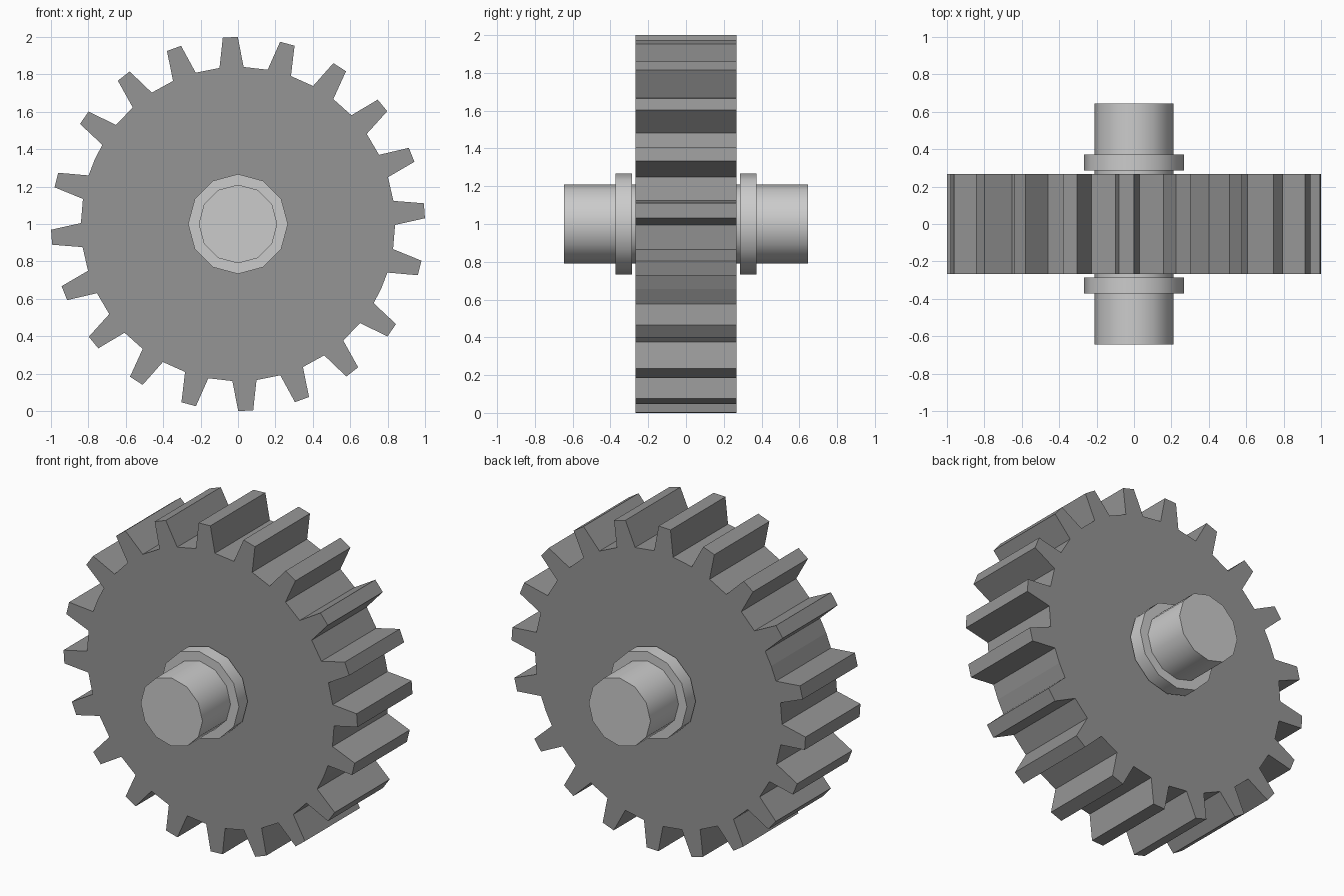
import bpy, bmesh
from math import radians, cos, sin, pi

if "Cube" in bpy.data.objects:
    bpy.data.objects.remove(bpy.data.objects["Cube"])

CENTRE_Z = 1.0
TIP_R, ROOT_R = 1.0, 0.84
TIP_HALF, ROOT_HALF = 2.3, 4.4      # tooth half-widths in degrees
STEP, FIRST = 17.66, -13.6          # tooth spacing and first tooth angle
GEAR_HALF = 0.267


def polar(r, deg):
    return (r * cos(radians(deg)), CENTRE_Z + r * sin(radians(deg)))


def extrude_y(name, profile, y0, y1, smooth=False):
    """Solid made by extruding an x-z outline from y0 to y1."""
    bm = bmesh.new()
    face = bm.faces.new([bm.verts.new((x, y0, z)) for x, z in profile])
    new = bmesh.ops.extrude_face_region(bm, geom=[face])["geom"]
    bmesh.ops.translate(bm, vec=(0, y1 - y0, 0),
                        verts=[v for v in new if isinstance(v, bmesh.types.BMVert)])
    bmesh.ops.recalc_face_normals(bm, faces=bm.faces)
    mesh = bpy.data.meshes.new(name)
    bm.to_mesh(mesh)
    bm.free()
    obj = bpy.data.objects.new(name, mesh)
    bpy.context.collection.objects.link(obj)
    if smooth:
        bpy.ops.object.select_all(action='DESELECT')
        obj.select_set(True)
        bpy.context.view_layer.objects.active = obj
        bpy.ops.object.shade_smooth_by_angle(angle=radians(40))
    return obj


def round_outline(r, sides=12):
    return [polar(r, 360 * i / sides) for i in range(sides)]


# Gear wheel: two halves of ten teeth, with a wider gap where they meet
outline = []
for half in (0, 180):
    for i in range(10):
        a = FIRST + half + STEP * i
        outline += [polar(ROOT_R, a - ROOT_HALF), polar(TIP_R, a - TIP_HALF),
                    polar(TIP_R, a + TIP_HALF), polar(ROOT_R, a + ROOT_HALF)]
    outline.append(polar(ROOT_R, FIRST + half + 180 - 10.55))
gear = extrude_y("gear_wheel", outline, -GEAR_HALF, GEAR_HALF)
dark = bpy.data.materials.new("dark_grey")
dark.diffuse_color = (0.3, 0.3, 0.3, 1)
dark.use_nodes = True
dark.node_tree.nodes["Principled BSDF"].inputs["Base Color"].default_value = dark.diffuse_color
gear.data.materials.append(dark)

# Axle through the gear
extrude_y("axle", round_outline(0.21), -0.645, 0.645, smooth=True)

# Collars on both sides
for side, s in (("front", -1), ("back", 1)):
    extrude_y(side + "_collar", round_outline(0.267), s * 0.287, s * 0.372, smooth=True)
